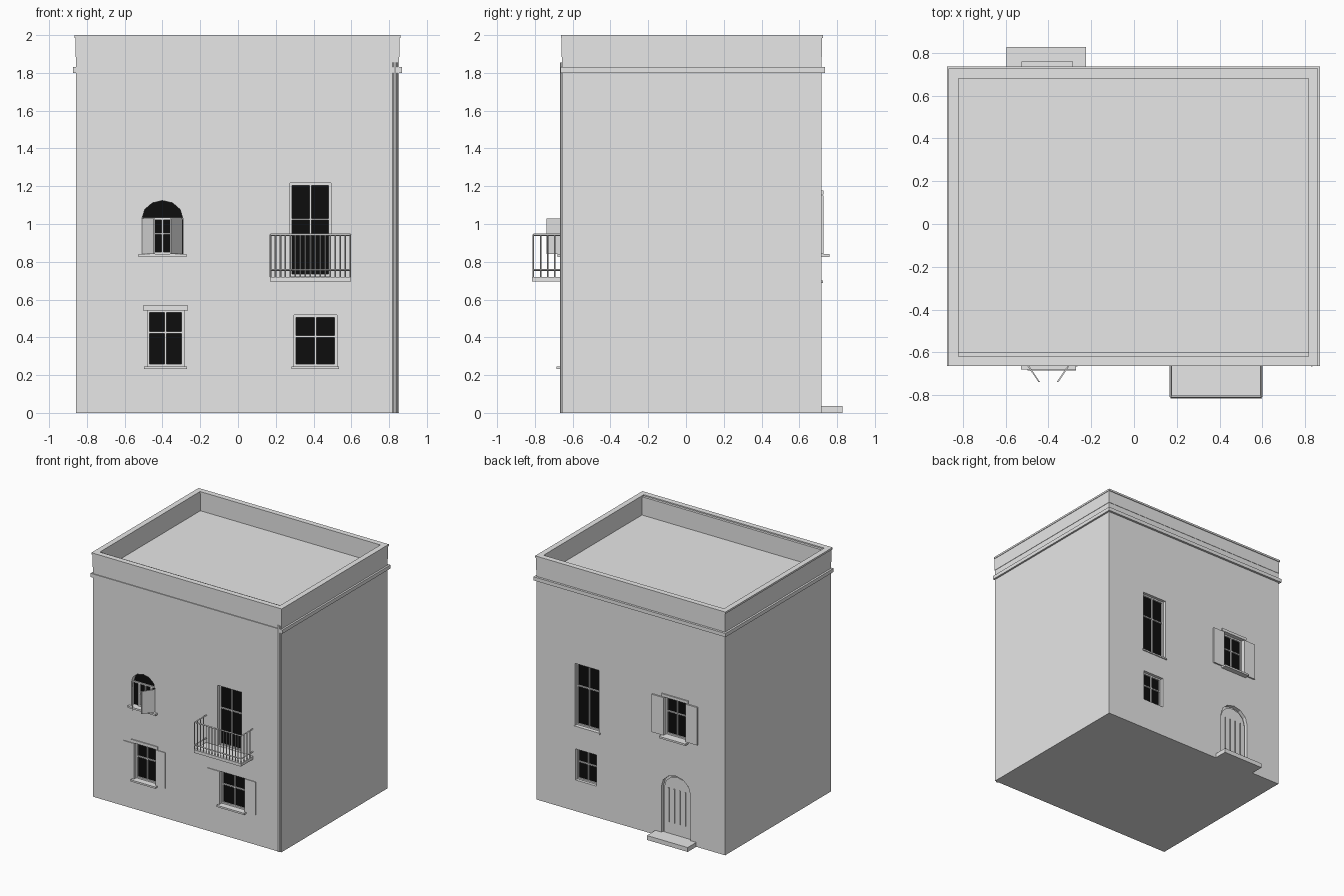
import bpy, bmesh, math

if "Cube" in bpy.data.objects:
    bpy.data.objects.remove(bpy.data.objects["Cube"])

FACE = {-1: -0.657, 1: 0.717}      # wall planes: front, back
X0, X1 = -0.857, 0.853
RECESS = 0.04


def material(name, rgb):
    m = bpy.data.materials.new(name)
    m.diffuse_color = (*rgb, 1)
    m.use_nodes = True
    m.node_tree.nodes["Principled BSDF"].inputs["Base Color"].default_value = m.diffuse_color
    return m


PLASTER = material("plaster_grey", (0.8, 0.8, 0.8))
DARK = material("dark_glass", (0.004, 0.004, 0.004))


def out(side, d):
    """y at distance d outwards from a wall plane"""
    return FACE[side] + side * d


def prism(bm, pts, y0, y1):
    """extrude an (x, z) outline along y"""
    a = [bm.verts.new((x, y0, z)) for x, z in pts]
    b = [bm.verts.new((x, y1, z)) for x, z in pts]
    bm.faces.new(a)
    bm.faces.new(b[::-1])
    n = len(pts)
    for i in range(n):
        j = (i + 1) % n
        bm.faces.new((a[j], a[i], b[i], b[j]))


def box(bm, x0, x1, y0, y1, z0, z1):
    prism(bm, [(x0, z0), (x1, z0), (x1, z1), (x0, z1)], y0, y1)


def bar(bm, p, q, r=0.004):
    """thin square rod between two points"""
    from mathutils import Vector
    p, q = Vector(p), Vector(q)
    d = (q - p).normalized()
    u = d.orthogonal().normalized() * r
    v = d.cross(u)
    rings = [[bm.verts.new(c + o) for o in (u + v, v - u, -u - v, u - v)] for c in (p, q)]
    bm.faces.new(rings[0])
    bm.faces.new(rings[1][::-1])
    for i in range(4):
        j = (i + 1) % 4
        bm.faces.new((rings[0][i], rings[0][j], rings[1][j], rings[1][i]))


def finish(bm, name, mat=PLASTER):
    bmesh.ops.recalc_face_normals(bm, faces=bm.faces)
    me = bpy.data.meshes.new(name)
    bm.to_mesh(me)
    bm.free()
    me.materials.append(mat)
    ob = bpy.data.objects.new(name, me)
    bpy.context.collection.objects.link(ob)
    return ob


def part(name, boxes, mat=PLASTER):
    bm = bmesh.new()
    for b in boxes:
        box(bm, *b)
    return finish(bm, name, mat)


def arch(cx, half, z0, spring, rise, n=6):
    top = [(cx + half * math.cos(math.pi * i / n), spring + rise * math.sin(math.pi * i / n))
           for i in range(n + 1)]
    return [(cx - half, z0), (cx + half, z0)] + top


def ring(name, x0, x1, y0, y1, z0, z1, w):
    """rectangular band running round the building"""
    part(name, [(x0, x1, y0, y0 + w, z0, z1), (x0, x1, y1 - w, y1, z0, z1),
                (x0, x0 + w, y0 + w, y1 - w, z0, z1), (x1 - w, x1, y0 + w, y1 - w, z0, z1)])


cutter = bmesh.new()


def window(name, side, x0, x1, z0, z1, transom):
    """recessed opening with glass, frame and glazing bars"""
    box(cutter, x0, x1, out(side, -RECESS), out(side, 0.05), z0, z1)
    g, f = out(side, -RECESS + 0.004), out(side, -RECESS + 0.016)
    back = out(side, -RECESS - 0.004)
    part(name + "_glass", [(x0, x1, back, g, z0, z1)], DARK)
    t, h, cx = 0.012, 0.005, (x0 + x1) / 2
    part(name + "_frame", [(x0, x0 + t, back, f, z0, z1), (x1 - t, x1, back, f, z0, z1),
                           (x0 + t, x1 - t, back, f, z0, z0 + t),
                           (x0 + t, x1 - t, back, f, z1 - t, z1),
                           (cx - h, cx + h, back, f, z0 + t, z1 - t),
                           (x0 + t, x1 - t, back, f - side * 0.001, transom - h, transom + h)])


def ledge(name, side, x0, x1, z0, z1, depth):
    part(name, [(x0, x1, out(side, -0.01), out(side, depth), z0, z1)])


def shutters(name, side, pairs, z0, z1, thick):
    part(name, [(a, b, out(side, -0.002), out(side, thick), z0, z1) for a, b in pairs])


# Front windows on the ground floor
window("front_left_window", -1, -0.48, -0.286, 0.246, 0.543, 0.425)
shutters("front_left_shutters", -1, [(-0.577, -0.48), (-0.286, -0.196)], 0.246, 0.538, 0.006)
ledge("front_left_sill", -1, -0.497, -0.27, 0.232, 0.246, 0.028)
ledge("front_left_lintel", -1, -0.503, -0.265, 0.543, 0.568, 0.008)
window("front_right_window", -1, 0.296, 0.524, 0.246, 0.517, 0.405)
shutters("front_right_shutters", -1, [(0.187, 0.296), (0.524, 0.625)], 0.246, 0.517, 0.006)
ledge("front_right_sill", -1, 0.284, 0.535, 0.232, 0.246, 0.028)

# Balcony door and rear windows
window("balcony_door", -1, 0.275, 0.492, 0.722, 1.216, 1.025)
window("rear_tall_window", 1, 0.285, 0.505, 0.70, 1.21, 1.02)
ledge("rear_tall_sill", 1, 0.275, 0.515, 0.688, 0.70, 0.008)
window("rear_small_window", 1, 0.31, 0.50, 0.255, 0.51, 0.40)
window("rear_shuttered_window", 1, -0.505, -0.305, 0.84, 1.155, 1.03)
shutters("rear_shutters", 1, [(-0.612, -0.505), (-0.305, -0.198)], 0.84, 1.15, 0.012)
ledge("rear_sill", 1, -0.525, -0.285, 0.825, 0.84, 0.043)
ledge("rear_lintel", 1, -0.525, -0.285, 1.155, 1.178, 0.01)

# Arched window with half-open shutters
cx = -0.40
outline = arch(cx, 0.108, 0.84, 1.03, 0.094)
prism(cutter, outline, out(-1, -RECESS), out(-1, 0.05))
bm = bmesh.new()
prism(bm, outline, out(-1, -RECESS - 0.004), out(-1, -RECESS + 0.004))
finish(bm, "arched_window_glass", DARK)
ya, yb = out(-1, -RECESS - 0.004), out(-1, -RECESS + 0.016)
part("arched_window_frame", [(cx - 0.108, cx + 0.108, ya, yb, 1.022, 1.034),
                             (cx - 0.005, cx + 0.005, ya, yb, 0.84, 1.022),
                             (cx - 0.045, cx + 0.045, ya, yb, 0.945, 0.953),
                             (cx - 0.045, cx + 0.045, ya, yb, 0.84, 0.852)]
     + [(cx + s * 0.055 - 0.01, cx + s * 0.055 + 0.01, ya, yb, 0.84, 1.022) for s in (-1, 1)])
bm = bmesh.new()
for s in (-1, 1):
    a, b = cx + s * 0.107, cx + s * 0.047
    ring_pts = [(a, -0.65), (b, -0.738), (b - s * 0.008, -0.738), (a - s * 0.008, -0.65)]
    lo = [bm.verts.new((x, y, 0.842)) for x, y in ring_pts]
    hi = [bm.verts.new((x, y, 1.028)) for x, y in ring_pts]
    bm.faces.new(lo)
    bm.faces.new(hi[::-1])
    for i in range(4):
        bm.faces.new((lo[i], lo[(i + 1) % 4], hi[(i + 1) % 4], hi[i]))
finish(bm, "arched_window_shutters")
ledge("arched_window_sill", -1, -0.528, -0.272, 0.826, 0.84, 0.022)

# Rear arched door with upright slats and a step
dx = -0.41
outline = arch(dx, 0.132, 0.03, 0.41, 0.12)
prism(cutter, outline, out(1, -0.03), out(1, 0.05))
bm = bmesh.new()
prism(bm, arch(dx, 0.118, 0.03, 0.405, 0.108), out(1, -0.035), out(1, -0.018))
finish(bm, "rear_door")
part("rear_door_slats", [(dx + o - 0.004, dx + o + 0.004, out(1, -0.02), out(1, -0.01), 0.13, 0.41)
                         for o in (-0.075, -0.025, 0.025, 0.075)])
part("door_step", [(-0.595, -0.225, 0.70, 0.828, 0, 0.036)])

# Main block with openings and sunken roof cut out
box(cutter, -0.822, 0.818, -0.598, 0.687, 1.84, 2.1)
cut = finish(cutter, "opening_cutter")
cut.hide_render = True
walls = part("walls", [(X0, X1, FACE[-1], FACE[1], 0, 1.99)])
mod = walls.modifiers.new("openings", 'BOOLEAN')
mod.operation, mod.solver, mod.object = 'DIFFERENCE', 'EXACT', cut
bpy.context.view_layer.objects.active = walls
bpy.ops.object.modifier_apply(modifier=mod.name)
bpy.data.objects.remove(cut)

# Cornice, parapet band and coping
ring("cornice", -0.873, 0.868, -0.664, 0.735, 1.80, 1.83, 0.03)
ring("parapet_band", -0.860, 0.856, -0.660, 0.720, 1.883, 1.985, 0.015)
ring("parapet_coping", -0.866, 0.860, -0.663, 0.726, 1.985, 2.0, 0.045)

# Balcony slab and railing
part("balcony_slab", [(0.17, 0.597, -0.815, -0.65, 0.695, 0.72)])
bm = bmesh.new()
L, R, F = 0.172, 0.594, -0.808
for z in (0.943, 0.756):
    bar(bm, (L, F, z), (R, F, z))
    for x in (L, R):
        bar(bm, (x, F, z), (x, -0.65, z))
feet = [(L + (R - L) * i / 16, F) for i in range(17)]
feet += [(x, F + 0.038 * k) for x in (L, R) for k in (1, 2, 3)]
for x, y in feet:
    bar(bm, (x, y, 0.72), (x, y, 0.943), 0.003)
finish(bm, "balcony_railing")

# Drainpipe at the front right corner
bpy.ops.mesh.primitive_cylinder_add(vertices=10, radius=0.015, depth=1.855,
                                    location=(0.831, -0.651, 0.9275))
pipe = bpy.context.object
pipe.name = "drainpipe"
pipe.data.materials.append(PLASTER)
bpy.ops.object.shade_smooth_by_angle()
